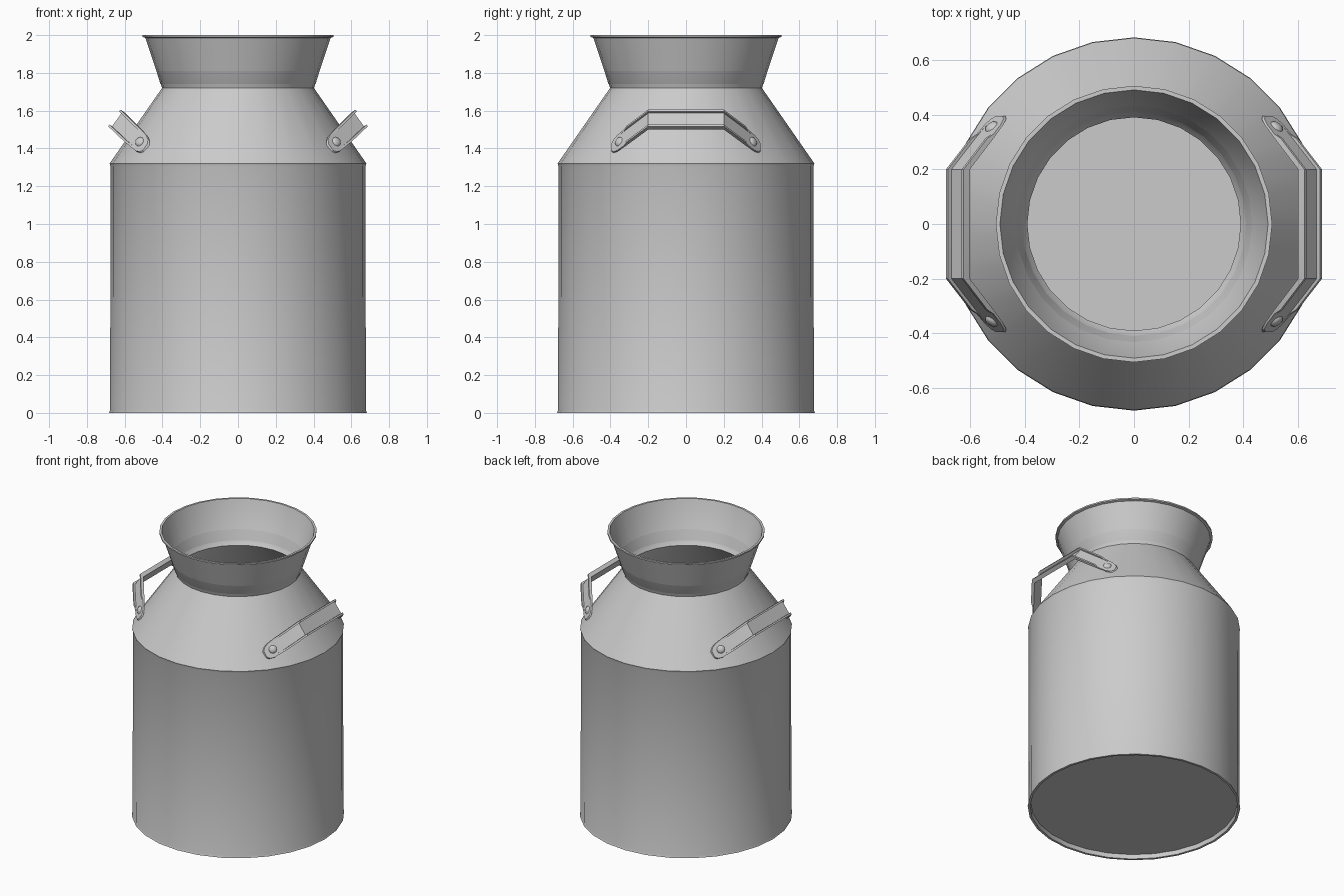
import bpy, bmesh, math
from mathutils import Vector

if "Cube" in bpy.data.objects:
    bpy.data.objects.remove(bpy.data.objects["Cube"])

SEG = 28


def finish(name, bm, angle):
    bmesh.ops.remove_doubles(bm, verts=bm.verts[:], dist=1e-5)
    bmesh.ops.recalc_face_normals(bm, faces=bm.faces[:])
    me = bpy.data.meshes.new(name)
    bm.to_mesh(me)
    bm.free()
    ob = bpy.data.objects.new(name, me)
    bpy.context.collection.objects.link(ob)
    bpy.ops.object.select_all(action='DESELECT')
    ob.select_set(True)
    bpy.context.view_layer.objects.active = ob
    bpy.ops.object.shade_smooth_by_angle(angle=math.radians(angle))
    return ob


def lathe(name, profile):
    bm = bmesh.new()
    vs = [bm.verts.new((r, 0, z)) for r, z in profile]
    edges = [bm.edges.new(p) for p in zip(vs, vs[1:])]
    bmesh.ops.spin(bm, geom=vs + edges, cent=(0, 0, 0), axis=(0, 0, 1),
                   angle=2 * math.pi, steps=SEG, use_duplicate=False)
    return finish(name, bm, 28)


# Hollow can: recessed base, outer wall, shoulder, flared neck, then inner wall
lathe("can_body", [
    (0, 0.03), (0.662, 0.03), (0.666, 0), (0.682, 0), (0.677, 0.015),
    (0.675, 1.305), (0.68, 1.32), (0.402, 1.72), (0.49, 1.985),
    (0.505, 1.99), (0.505, 2.0), (0.49, 2.0), (0.412, 1.745),
    (0.39, 1.715), (0.663, 1.315), (0.663, 0.045), (0, 0.045)])

# Handle frame: N points away from the shoulder, W runs across the strap
N = Vector((0.81, 0, 0.586))
W = Vector((-0.586, 0, 0.81))
GRIP = Vector((0.632, 0.2, 1.545))
TIP = Vector((0.482, 0.395, 1.40))
T = 0.012


def section(bm, p, hw, lip):
    # U-shaped strip with small raised edges
    prof = [(-hw, 0), (hw, 0), (hw, T + lip), (hw - T, T + lip),
            (hw - T, T), (-hw + T, T), (-hw + T, T + lip), (-hw, T + lip)]
    return [bm.verts.new(p + W * a + N * b) for a, b in prof]


def strap(name, side):
    bm = bmesh.new()
    # Half path from rounded foot to grip: (fraction, half width, lip)
    half = [(0.0, 0.022, 0), (0.06, 0.04, 0), (0.16, 0.05, 0),
            (0.34, 0.053, 0.002), (0.42, 0.054, 0.016), (1.0, 0.055, 0.016)]
    pts = [(TIP.lerp(GRIP, f), h, l) for f, h, l in half]
    pts += [(Vector((p.x, -p.y, p.z)), h, l) for p, h, l in reversed(pts)]
    rings = [section(bm, *s) for s in pts]
    for a, b in zip(rings, rings[1:]):
        for i in range(8):
            j = (i + 1) % 8
            bm.faces.new((a[i], a[j], b[j], b[i]))
    bm.faces.new(rings[0])
    bm.faces.new(rings[-1])
    for v in bm.verts:
        v.co.x *= side
    finish(name, bm, 25)


def rivet(name, side, end):
    # Domed rivet head lying on the slanted foot
    leg = (GRIP - TIP).normalized()
    up = leg.cross(W)
    if up.dot(N) < 0:
        up = -up
    c = TIP.lerp(GRIP, 0.2) + N * T
    q = up.to_track_quat('Z', 'Y')
    bm = bmesh.new()
    bmesh.ops.create_uvsphere(bm, u_segments=12, v_segments=6, radius=0.026)
    for v in bm.verts:
        v.co.z *= 0.45
        v.co = q @ v.co + c
        v.co.x *= side
        v.co.y *= end
    finish(name, bm, 40)


for side, label in ((1, "right"), (-1, "left")):
    strap(f"handle_{label}", side)
    for end, where in ((1, "back"), (-1, "front")):
        rivet(f"rivet_{label}_{where}", side, end)
